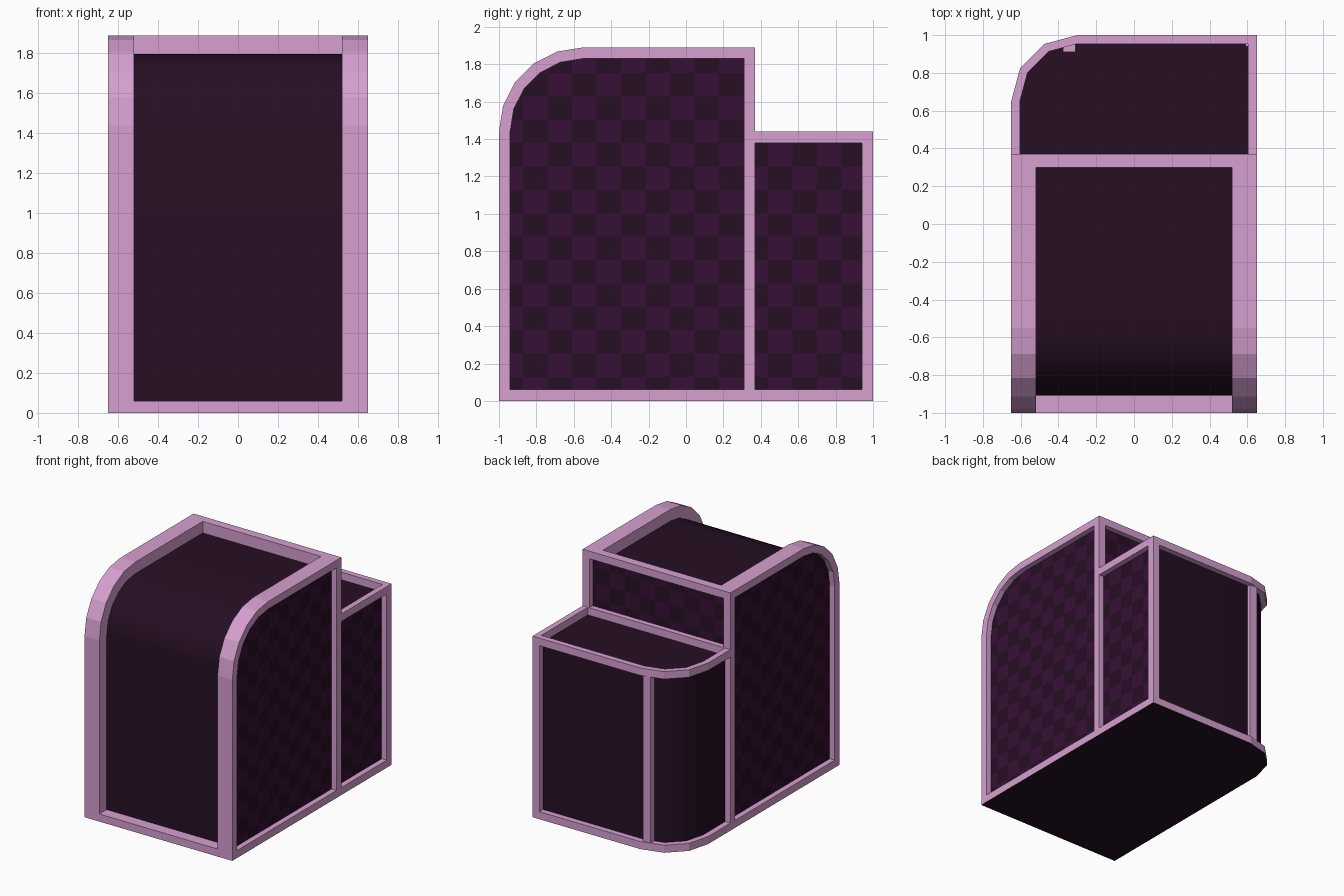
import bpy, bmesh, math
from mathutils import Vector

if "Cube" in bpy.data.objects:
    bpy.data.objects.remove(bpy.data.objects["Cube"])


def material(name, rgb):
    m = bpy.data.materials.new(name)
    m.diffuse_color = (*rgb, 1)
    m.use_nodes = True
    m.node_tree.nodes["Principled BSDF"].inputs["Base Color"].default_value = m.diffuse_color
    return m


PINK = material("pink trim", (0.67, 0.35, 0.63))
DARK = material("dark plum", (0.019, 0.0046, 0.0175))
PURPLE = material("deep purple", (0.037, 0.0052, 0.037))

# map 2D profile + depth to 3D for each extrusion axis
MAP = {'x': lambda a, b, t: (t, a, b),
       'y': lambda a, b, t: (a, t, b),
       'z': lambda a, b, t: (a, b, t)}


def finish(name, bm, mats, smooth=False):
    me = bpy.data.meshes.new(name)
    bm.to_mesh(me)
    bm.free()
    for m in mats:
        me.materials.append(m)
    ob = bpy.data.objects.new(name, me)
    bpy.context.collection.objects.link(ob)
    if smooth:
        bpy.ops.object.select_all(action='DESELECT')
        ob.select_set(True)
        bpy.context.view_layer.objects.active = ob
        bpy.ops.object.shade_smooth_by_angle(angle=math.radians(40))
    return ob


def close(name, bm, mat, smooth):
    bmesh.ops.recalc_face_normals(bm, faces=bm.faces)
    for f in bm.faces:      # the underside is dark
        if f.normal.z < -0.9 and f.calc_center_median().z < 0.001:
            f.material_index = 1
    return finish(name, bm, [mat, DARK], smooth)


def prism(name, pts, lo, hi, axis, mat, smooth=False):
    bm = bmesh.new()
    A, B = ([bm.verts.new(MAP[axis](a, b, t)) for a, b in pts] for t in (lo, hi))
    n = len(pts)
    bm.faces.new(A)
    bm.faces.new(B)
    for i in range(n):
        j = (i + 1) % n
        bm.faces.new((A[i], A[j], B[j], B[i]))
    return close(name, bm, mat, smooth)


def ring(name, outer, inner, lo, hi, axis, mat, closed=True):
    bm = bmesh.new()
    rows = [[bm.verts.new(MAP[axis](a, b, t)) for a, b in pts]
            for pts, t in ((outer, lo), (outer, hi), (inner, hi), (inner, lo))]
    n = len(outer)
    for i in range(n if closed else n - 1):
        j = (i + 1) % n
        for k in range(4):
            p, q = rows[k], rows[(k + 1) % 4]
            bm.faces.new((p[i], p[j], q[j], q[i]))
    if not closed:
        bm.faces.new([r[0] for r in rows])
        bm.faces.new([r[-1] for r in rows])
    return close(name, bm, mat, False)


def rect(a0, b0, a1, b1):
    return [(a0, b0), (a1, b0), (a1, b1), (a0, b1)]


def box(name, x0, x1, y0, y1, z0, z1, mat):
    return prism(name, rect(x0, y0, x1, y1), z0, z1, 'z', mat)


def checker(name, pts, t, axis, facing):
    """Thin panel cut into a grid and coloured by cell parity."""
    bm = bmesh.new()
    f = bm.faces.new([bm.verts.new(MAP[axis](a, b, t)) for a, b in pts])
    f.normal_update()
    if f.normal.dot(Vector(facing)) < 0:
        f.normal_flip()
    u = 1 if axis == 'x' else 0
    cu, cz, ou, oz = 0.131, 0.125, -0.872, 0.128
    for ax, c, o in ((u, cu, ou), (2, cz, oz)):
        no = Vector((0, 0, 0))
        no[ax] = 1
        for k in range(-2, 16):
            bmesh.ops.bisect_plane(bm, geom=bm.verts[:] + bm.edges[:] + bm.faces[:],
                                   plane_co=no * (o + c * k), plane_no=no)
    for f in bm.faces:
        m = f.calc_center_median()
        f.material_index = (math.floor((m[u] - ou) / cu) + math.floor((m.z - oz) / cz)) % 2
    finish(name, bm, [DARK, PURPLE])


def side_profile(d, zb, yb):
    """Main body side outline (y, z) inset by d, bottom zb, back yb."""
    r = 0.45 - d
    arc = [(-0.55 - r * math.cos(math.radians(18 * i)), 1.44 + r * math.sin(math.radians(18 * i)))
           for i in range(6)]
    return [(yb, zb), (-1 + d, zb)] + arc + [(yb, 1.89 - d)]


def plan_profile(d, yf):
    """Rear body plan outline (x, y) with one rounded corner."""
    r = 0.35 - d
    arc = [(-0.30 - r * math.sin(math.radians(30 * i)), 0.65 + r * math.cos(math.radians(30 * i)))
           for i in range(4)]
    return [(0.65 - d, yf), (0.65 - d, 1 - d)] + arc + [(-0.65 + d, yf)]


# Main body: recessed curved front, side slabs, side frames and checked panels
prism("main_body", side_profile(0.092, 0, 0.323), -0.53, 0.53, 'x', DARK, True)
for s, side in ((1, "right"), (-1, "left")):
    lo, hi = sorted((s * 0.52, s * 0.604))
    prism("main_slab_" + side, side_profile(0, 0, 0.325), lo, hi, 'x', PINK)
    lo, hi = sorted((s * 0.604, s * 0.65))
    ring("main_side_frame_" + side, side_profile(0, 0, 0.37), side_profile(0.06, 0.06, 0.31),
         lo, hi, 'x', PINK)
    checker("main_side_panel_" + side, side_profile(0.06, 0.06, 0.31), s * 0.606, 'x', (s, 0, 0))

# Cross bars and upper rear frame
box("front_bottom_bar", -0.52, 0.52, -1, -0.9, 0, 0.06, PINK)
box("top_rear_bar", -0.52, 0.52, 0.30, 0.325, 1.79, 1.89, PINK)
ring("rear_upper_frame", rect(-0.65, 1.37, 0.65, 1.89), rect(-0.59, 1.44, 0.59, 1.83),
     0.325, 0.37, 'y', PINK)
checker("rear_upper_panel", rect(-0.59, 1.44, 0.59, 1.83), 0.327, 'y', (0, 1, 0))

# Rear body with rounded corner, rims and posts
prism("rear_body", plan_profile(0.046, 0.32), 0, 1.38, 'z', DARK, True)
for name, z0, z1 in (("rear_bottom_rim", 0, 0.06), ("rear_top_rim", 1.38, 1.44)):
    ring(name, plan_profile(0, 0.37), plan_profile(0.046, 0.37), z0, z1, 'z', PINK, False)
box("rear_corner_post", 0.59, 0.65, 0.94, 1, 0.05, 1.39, PINK)
box("rear_middle_post", -0.375, -0.31, 0.91, 0.98, 0.05, 1.39, PINK)
checker("rear_side_panel", rect(0.37, 0.06, 0.94, 1.38), 0.606, 'x', (1, 0, 0))
